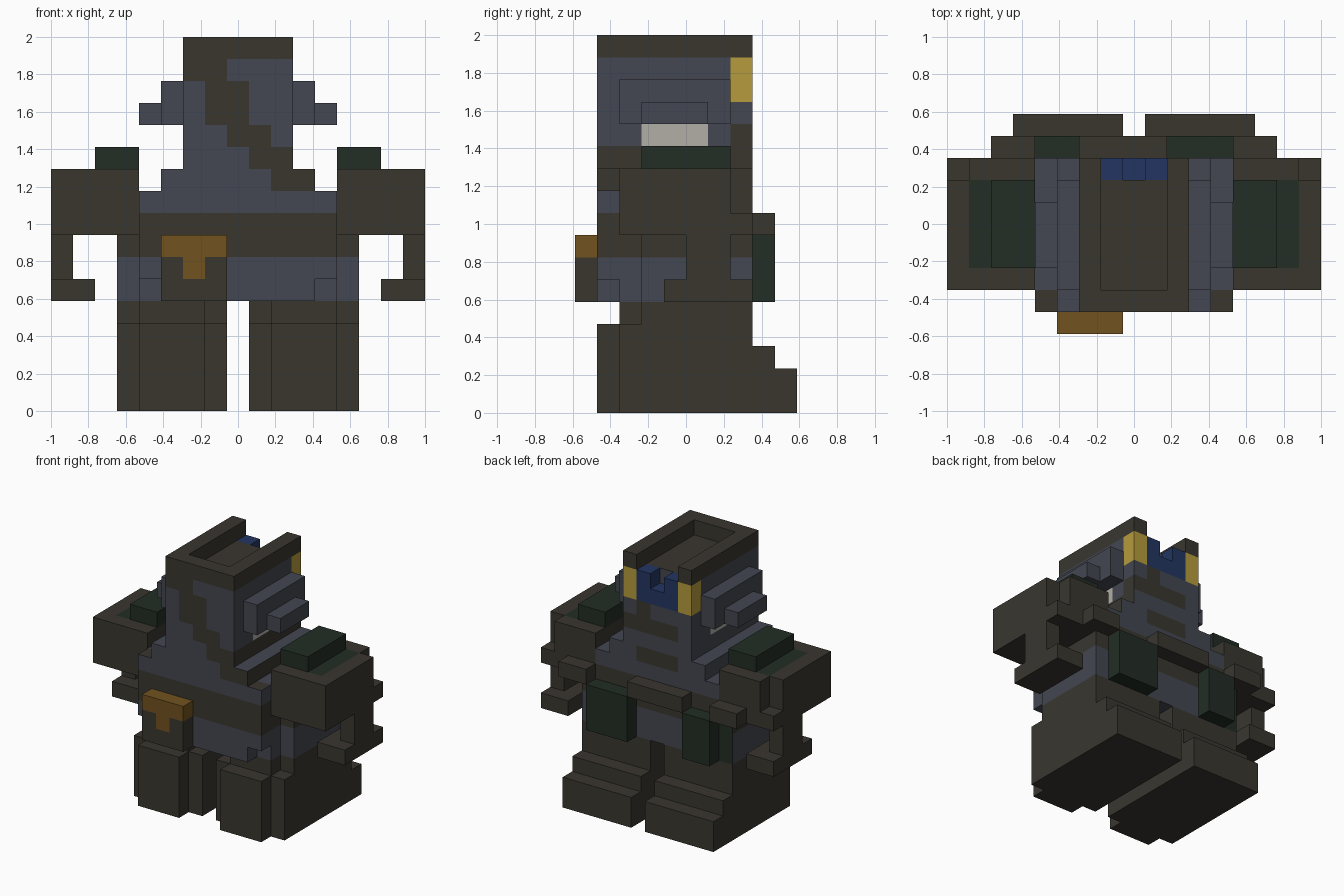
import bpy, bmesh
from mathutils import Vector

if "Cube" in bpy.data.objects:
    bpy.data.objects.remove(bpy.data.objects["Cube"])

U = 2 / 17                                   # block size
ORIGIN = Vector((-8.5, -5, 0))
COLORS = {
    "olive": (0.041, 0.037, 0.028), "slate": (0.056, 0.063, 0.082),
    "brown_gold": (0.165, 0.085, 0.014), "yellow": (0.47, 0.33, 0.045),
    "dark_green": (0.016, 0.026, 0.018), "blue": (0.016, 0.036, 0.12),
    "pale_grey": (0.45, 0.43, 0.39),
}
NAMES = list(COLORS)
mats = []
for n, c in COLORS.items():
    m = bpy.data.materials.new(n)
    m.diffuse_color = (*c, 1)
    m.use_nodes = True
    m.node_tree.nodes["Principled BSDF"].inputs["Base Color"].default_value = m.diffuse_color
    mats.append(m)

cells = {}                                   # block -> (part, colour)
coat = {}                                    # (block, direction) -> colour
DIRS = {"+x": (1, 0, 0), "-x": (-1, 0, 0), "+y": (0, 1, 0),
        "-y": (0, -1, 0), "+z": (0, 0, 1), "-z": (0, 0, -1)}


def span(x, y, z):
    return [(i, j, k) for i in range(*x) for j in range(*y) for k in range(*z)]


def flip(x):
    return (17 - x[1], 17 - x[0])


def box(part, color, x, y, z, mirror=False):
    """Fill a range of blocks, optionally on both sides."""
    for c in span(x, y, z):
        cells[c] = (part + ("_left" if mirror else ""), color)
    if mirror:
        for c in span(flip(x), y, z):
            cells[c] = (part + "_right", color)


def carve(x, y, z):
    for c in span(x, y, z):
        cells.pop(c, None)


def paint(color, d, x, y, z, mirror=False):
    """Colour the block sides that face direction d."""
    for c in span(x, y, z):
        coat[c, d] = color
    if mirror:
        d2 = {"+x": "-x", "-x": "+x"}.get(d, d)
        for c in span(flip(x), y, z):
            coat[c, d2] = color


# legs and stepped feet
box("leg", "olive", (3, 8), (2, 8), (0, 4), True)
box("leg", "olive", (4, 7), (1, 2), (0, 4), True)
box("leg", "olive", (3, 8), (3, 8), (4, 5), True)
box("leg", "olive", (4, 7), (2, 3), (4, 5), True)
box("leg", "olive", (3, 8), (8, 9), (0, 3), True)
box("leg", "olive", (3, 8), (9, 10), (0, 2), True)

# hips, belt and waist
box("hips", "slate", (3, 14), (3, 8), (5, 7))
box("hips", "slate", (4, 13), (2, 3), (5, 7))
box("hips", "slate", (5, 12), (1, 2), (5, 6))
box("hips", "slate", (4, 13), (1, 2), (6, 7))
box("belt", "olive", (3, 14), (3, 8), (7, 8))
box("belt", "olive", (4, 13), (1, 8), (7, 9))
paint("dark_green", "+y", (3, 4), (7, 8), (5, 8))

# holster with gold flap
box("holster", "olive", (5, 8), (0, 1), (5, 7))
box("holster", "brown_gold", (5, 8), (0, 1), (7, 8))
paint("brown_gold", "-y", (6, 7), (0, 1), (6, 7))

# belt pouches
box("pouch_wide", "dark_green", (10, 13), (8, 9), (5, 8))
box("pouch_narrow", "dark_green", (4, 6), (8, 9), (5, 8))
box("buckle", "olive", (6, 10), (8, 9), (8, 9))
box("strap_block", "olive", (2, 4), (8, 9), (8, 9), True)

# neck base
box("collar", "slate", (4, 13), (1, 8), (9, 10))
box("collar", "slate", (5, 12), (1, 8), (10, 11))
paint("olive", "+z", (4, 5), (1, 2), (9, 10), True)
paint("olive", "+x", (11, 12), (1, 8), (10, 11))

# arms, hands and shoulder pads
box("arm", "olive", (0, 4), (2, 7), (8, 11), True)
box("arm", "olive", (1, 4), (7, 8), (8, 11), True)
box("arm", "olive", (0, 1), (7, 8), (8, 9), True)
box("hand", "olive", (0, 1), (5, 7), (6, 8), True)
box("hand", "olive", (0, 2), (4, 8), (5, 6), True)
box("shoulder_pad", "dark_green", (2, 4), (3, 7), (11, 12), True)
paint("dark_green", "+z", (1, 2), (3, 7), (10, 11), True)

# head with open rim on top
box("head", "slate", (6, 11), (1, 8), (10, 16))
box("head_rim", "olive", (6, 11), (1, 8), (16, 17))
carve((7, 10), (2, 8), (16, 17))
paint("olive", "+z", (6, 11), (1, 8), (15, 16))
box("ear", "slate", (5, 6), (2, 7), (13, 15), True)
box("ear", "slate", (4, 5), (3, 6), (13, 14), True)
paint("pale_grey", "-x", (6, 7), (3, 6), (12, 13), True)

# eyes and blue brow blocks
box("eye", "yellow", (6, 7), (7, 8), (14, 16), True)
box("brow", "blue", (7, 10), (7, 8), (14, 16))
carve((8, 9), (7, 8), (15, 16))
paint("blue", "+z", (7, 10), (7, 8), (14, 16))

# diagonal band on the head front
for k, x in {15: (6, 8), 14: (7, 9), 13: (7, 9), 12: (8, 10),
             11: (9, 11), 10: (10, 12)}.items():
    paint("olive", "-y", x, (1, 2), (k, k + 1))
paint("olive", "+x", (10, 11), (1, 8), (11, 12))

# face stripes
for k, x in {13: (9, 10), 12: (7, 11), 10: (7, 10)}.items():
    paint("olive", "+y", x, (7, 8), (k, k + 1))
paint("olive", "+x", (10, 11), (7, 8), (12, 13))


# build one mesh per part from the exposed block sides
def build(part):
    bm = bmesh.new()
    for c, (p, color) in cells.items():
        if p != part:
            continue
        for d, n in DIRS.items():
            if tuple(a + b for a, b in zip(c, n)) in cells:
                continue
            n = Vector(n)
            u = Vector((n.y, n.z, n.x))
            v = n.cross(u)
            mid = Vector(c) + Vector((.5, .5, .5)) + ORIGIN + n / 2
            quad = [bm.verts.new((mid + (u * a + v * b) / 2) * U)
                    for a, b in ((-1, -1), (1, -1), (1, 1), (-1, 1))]
            f = bm.faces.new(quad)
            f.material_index = NAMES.index(coat.get((c, d), color))
    bmesh.ops.remove_doubles(bm, verts=bm.verts, dist=1e-4)
    bmesh.ops.dissolve_limit(bm, angle_limit=0.01, verts=bm.verts,
                             edges=bm.edges, delimit={"MATERIAL"})
    me = bpy.data.meshes.new(part)
    bm.to_mesh(me)
    bm.free()
    for m in mats:
        me.materials.append(m)
    bpy.context.collection.objects.link(bpy.data.objects.new(part, me))


for part in sorted({p for p, _ in cells.values()}):
    build(part)
